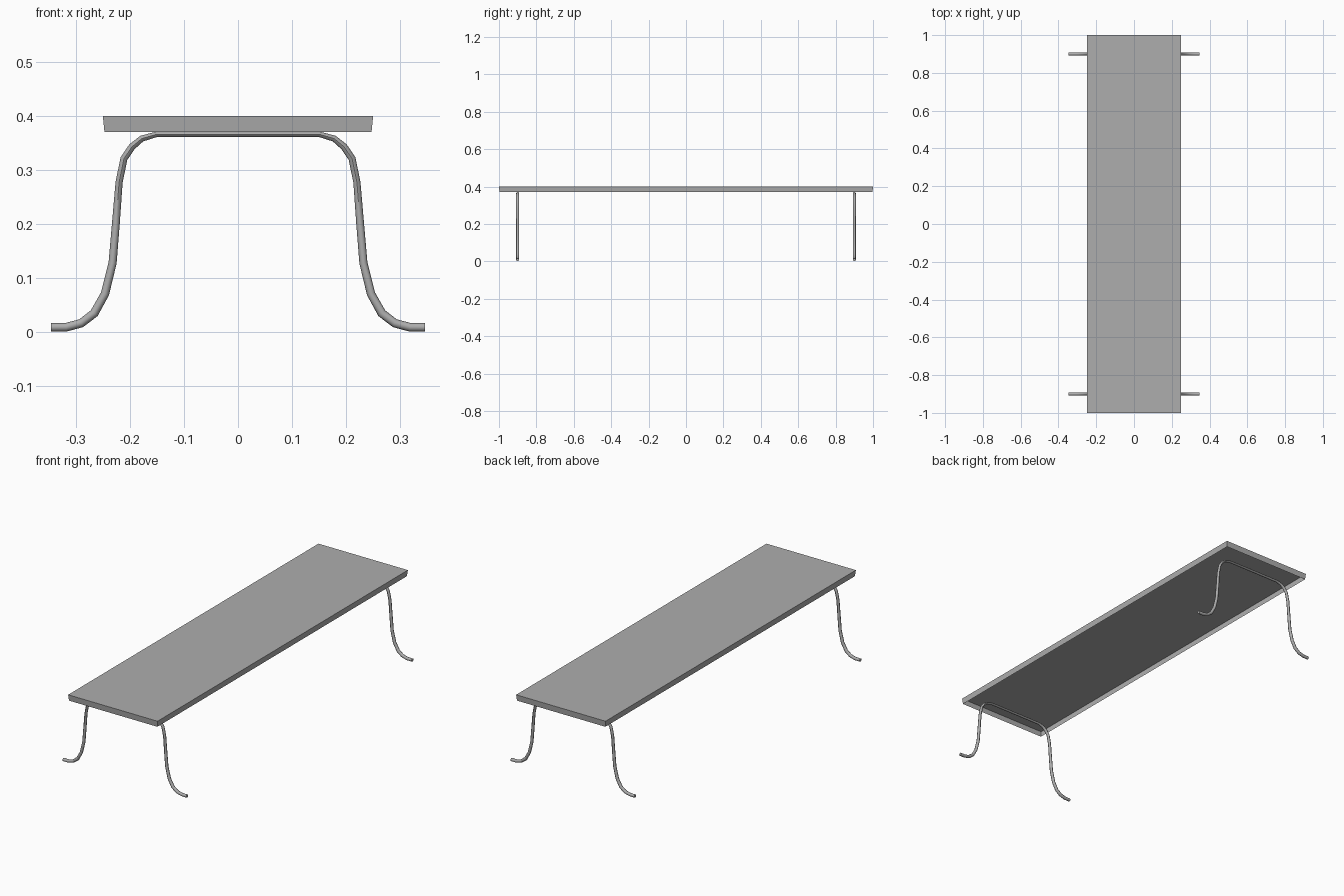
import bpy, bmesh, math
from mathutils import Vector

if "Cube" in bpy.data.objects:
    bpy.data.objects.remove(bpy.data.objects["Cube"])

# Dark grey shared by all parts
grey = bpy.data.materials.new("dark_grey")
grey.diffuse_color = (0.42, 0.42, 0.42, 1)
grey.use_nodes = True
grey.node_tree.nodes["Principled BSDF"].inputs["Base Color"].default_value = grey.diffuse_color


def make_object(name, bm):
    bmesh.ops.recalc_face_normals(bm, faces=bm.faces)
    mesh = bpy.data.meshes.new(name)
    bm.to_mesh(mesh)
    bm.free()
    mesh.materials.append(grey)
    obj = bpy.data.objects.new(name, mesh)
    bpy.context.collection.objects.link(obj)
    return obj


# Tabletop: thin shell with slightly tapered skirt, open underneath
bm = bmesh.new()
bmesh.ops.create_cube(bm, size=1)
for v in bm.verts:
    top = v.co.z > 0
    inset = 0.0 if top else 0.003
    v.co.x = math.copysign(0.25 - inset, v.co.x)
    v.co.y = math.copysign(1.0 - inset, v.co.y)
    v.co.z = 0.40 if top else 0.37
bm.normal_update()
underside = min(bm.faces, key=lambda f: f.calc_center_median().z)
bmesh.ops.delete(bm, geom=[underside], context='FACES_ONLY')
make_object("tabletop", bm)

# Half of the bent tube path: x, z, in-plane radius
HALF = [(0.346, 0.009, 0.008), (0.318, 0.009, 0.008), (0.290, 0.0165, 0.008),
        (0.266, 0.035, 0.0082), (0.246, 0.071, 0.0078), (0.232, 0.128, 0.0075),
        (0.226, 0.200, 0.0072), (0.220, 0.277, 0.0066), (0.211, 0.321, 0.0066),
        (0.196, 0.343, 0.0066), (0.178, 0.358, 0.0058), (0.150, 0.366, 0.005)]
PATH = [(-x, z, r) for x, z, r in HALF] + HALF[::-1]
SIDES = 8


def leg_frame(name, y):
    bm = bmesh.new()
    points = [Vector((x, y, z)) for x, z, _ in PATH]
    rings = []
    for i, p in enumerate(points):
        before = (p - points[i - 1]).normalized() if i else Vector()
        after = (points[i + 1] - p).normalized() if i < len(points) - 1 else Vector()
        tangent = (before + after).normalized()
        normal = Vector((-tangent.z, 0, tangent.x))
        ring = []
        for k in range(SIDES):
            a = 2 * math.pi * k / SIDES
            offset = normal * (math.cos(a) * PATH[i][2])
            offset.y = math.sin(a) * 0.008
            ring.append(bm.verts.new(p + offset))
        rings.append(ring)
    for r0, r1 in zip(rings, rings[1:]):
        for k in range(SIDES):
            n = (k + 1) % SIDES
            bm.faces.new((r0[k], r0[n], r1[n], r1[k]))
    bm.faces.new(rings[0])
    bm.faces.new(rings[-1])
    obj = make_object(name, bm)
    bpy.ops.object.select_all(action='DESELECT')
    obj.select_set(True)
    bpy.context.view_layer.objects.active = obj
    bpy.ops.object.shade_smooth_by_angle(angle=math.radians(50))


# Bent tube leg frames near each end
leg_frame("front_legs", -0.9)
leg_frame("back_legs", 0.9)
